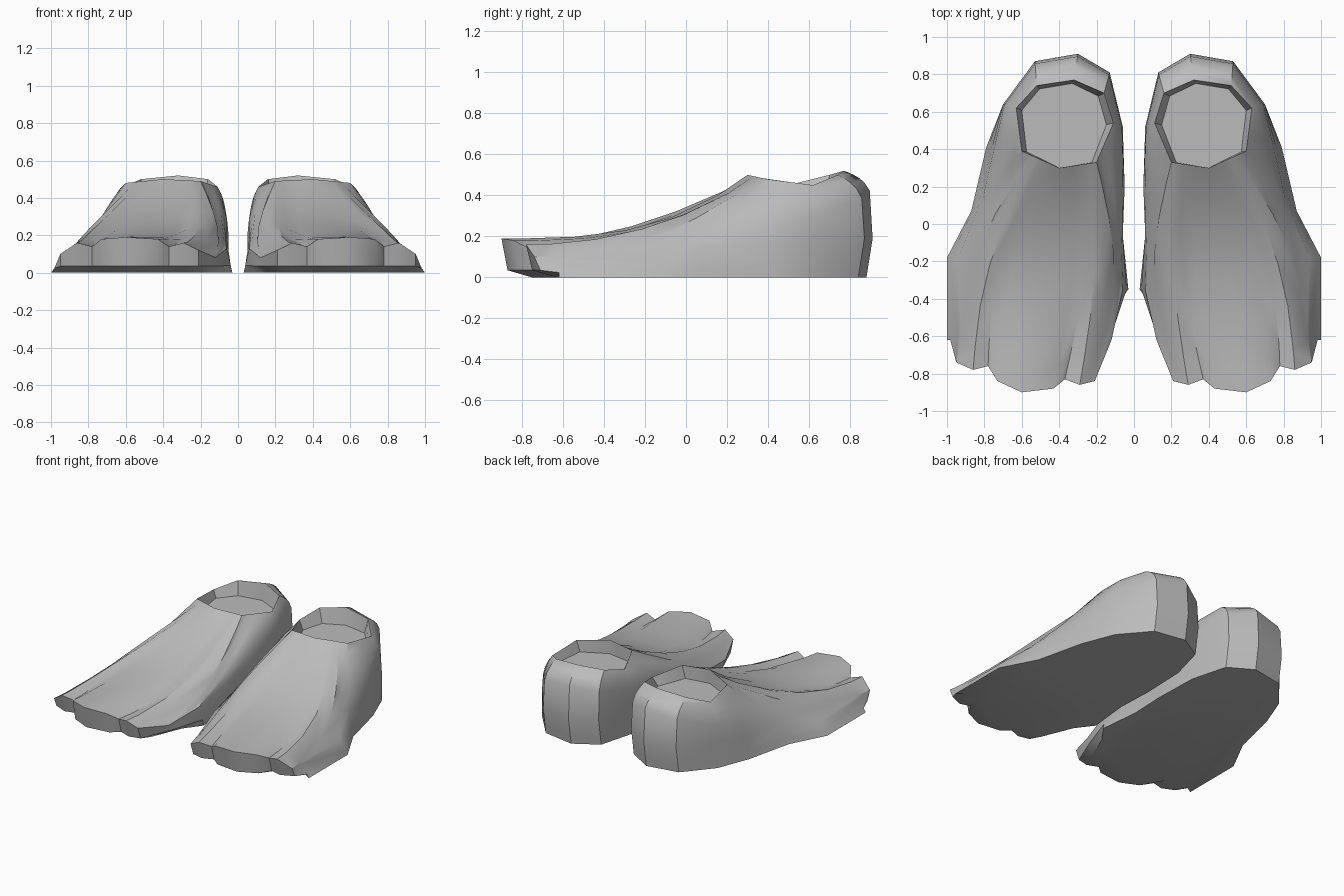
import bpy
import bmesh
import math
from mathutils import Vector

default_cube = bpy.data.objects.get("Cube")
if default_cube:
    bpy.data.objects.remove(default_cube, do_unlink=True)

# One plain grey for both shoes
grey = bpy.data.materials.new("soft grey")
grey.use_nodes = True
grey_colour = (.5, .5, .5, 1)
grey.diffuse_color = grey_colour
grey.node_tree.nodes["Principled BSDF"].inputs["Base Color"].default_value = grey_colour

# Ankle opening, corner by corner: x, y, z
RIM = [Vector(corner) for corner in (
    (.11, .54, .46), (.16, .7, .5), (.32, .77, .52), (.52, .74, .5),
    (.63, .62, .45), (.6, .39, .48), (.4, .3, .5), (.2, .33, .49))]

# Outline of the side and heel: x, y, girth height, curve power, rim position
SIDES = (
    (.03, -.35, .13, 1.1, 7.2), (.06, -.06, .18, .7, 7.45),
    (.05, .2, .2, .5, 7.7), (.06, .52, .19, .3, 0),
    (.13, .81, .19, .2, 1), (.3, .91, .19, .15, 2),
    (.53, .87, .19, .2, 3), (.7, .64, .19, .35, 4),
    (.79, .41, .16, .55, 4.6), (.87, .07, .15, 1, 5),
    (1, -.18, .08, 1.2, 5.15), (1, -.62, .08, 1.7, 5.25))

# Outline of the toes, outer lobe to inner lobe, same columns
TOES = (
    (.95, -.74, .1, 2, 5.3), (.86, -.78, .16, 2.1, 5.4),
    (.78, -.76, .14, 1.9, 5.5), (.73, -.84, .18, 2.8, 5.7),
    (.6, -.9, .19, 3, 6), (.43, -.88, .18, 2.8, 6.4),
    (.37, -.83, .14, 1.9, 6.7), (.29, -.86, .16, 1.9, 6.8),
    (.21, -.84, .12, 1.6, 6.9), (.12, -.62, .08, 1.3, 7))

STEPS = (.1, .3, .5, .68, .88)


def rim_point(position):
    """Point on the ankle opening at a fractional corner number."""
    index = int(position)
    start, end = RIM[index % len(RIM)], RIM[(index + 1) % len(RIM)]
    return start.lerp(end, position - index)


def column(x, y, height, power, position, toe):
    """One strip of points running from the sole up and over to the floor inside."""
    rim = rim_point(position)
    if toe:
        # Toes curl up from the ground, with an almost upright front face
        girth = Vector((x, y, height))
        sole = Vector((x, y + .15, 0))
        lip = Vector((x, y + .03, .035))
    else:
        # Outer side leans in, heel bulges out slightly
        lean = .06 if x > .95 else .03 if x > .75 or y < -.3 else 0
        inward = -lean if x > .5 else lean
        tuck = .03 if y > .8 else 0
        girth = Vector((x + inward, y, height))
        sole = Vector((x, y - tuck, 0))
        lip = sole.lerp(girth, .3)
    # The strips of the forefoot spread apart before they meet the ankle
    spread = max(-.05, min(.08, (x - .55) / 3)) if y < -.5 else 0
    points = [sole, lip, girth]
    for step in STEPS:
        point = girth.lerp(rim, step)
        point.x += spread * math.sin(math.pi * step)
        point.z = girth.z + (rim.z - girth.z) * step ** power
        points.append(point)
    front = RIM[6]
    inside = Vector((front.x + (rim.x - front.x) * .87,
                     front.y + (rim.y - front.y) * .96, .4))
    return points + [rim, inside]


def build_shoe(name, side):
    strips = [column(*row, False) for row in SIDES]
    strips += [column(*row, True) for row in TOES]
    bm = bmesh.new()
    grid = [[bm.verts.new((side * p.x, p.y, p.z)) for p in strip] for strip in strips]
    # Skin between neighbouring strips
    for index, strip in enumerate(grid):
        neighbour = grid[(index + 1) % len(grid)]
        for low in range(len(strip) - 1):
            bm.faces.new((strip[low], neighbour[low], neighbour[low + 1], strip[low + 1]))
    # Flat sole and flat floor inside the ankle
    bm.faces.new([strip[0] for strip in grid])
    bm.faces.new([strip[-1] for strip in grid])
    bmesh.ops.recalc_face_normals(bm, faces=bm.faces)
    mesh = bpy.data.meshes.new(name)
    bm.to_mesh(mesh)
    bm.free()
    mesh.materials.append(grey)
    shoe = bpy.data.objects.new(name, mesh)
    bpy.context.collection.objects.link(shoe)
    bpy.ops.object.select_all(action="DESELECT")
    shoe.select_set(True)
    bpy.context.view_layer.objects.active = shoe
    bpy.ops.object.shade_smooth_by_angle(angle=math.radians(35))


build_shoe("left_shoe", 1)
build_shoe("right_shoe", -1)
